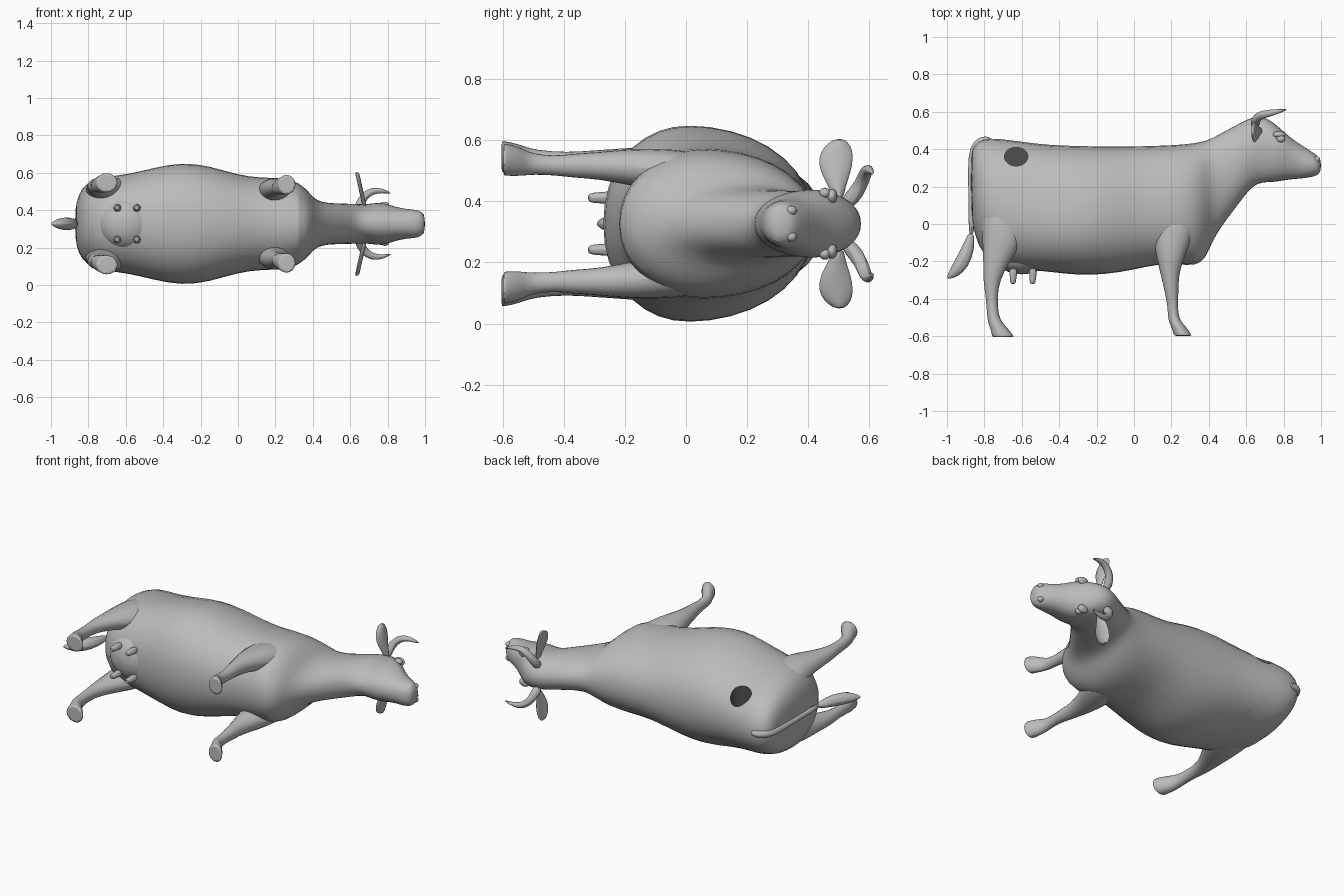
import bpy, bmesh, math
from mathutils import Vector

if "Cube" in bpy.data.objects:
    bpy.data.objects.remove(bpy.data.objects["Cube"])

MID = 0.327  # height of the animal's symmetry plane (it lies on its side)


def material(name, v):
    m = bpy.data.materials.new(name)
    m.diffuse_color = (v, v, v, 1)
    m.use_nodes = True
    m.node_tree.nodes["Principled BSDF"].inputs["Base Color"].default_value = m.diffuse_color
    return m


GREY = material("plain grey", 0.5)
DARK = material("dark grey", 0.08)
PALE = material("pale grey", 0.8)


def finish(name, bm, sub=1, angle=40):
    bmesh.ops.recalc_face_normals(bm, faces=bm.faces)
    me = bpy.data.meshes.new(name)
    bm.to_mesh(me)
    bm.free()
    ob = bpy.data.objects.new(name, me)
    bpy.context.collection.objects.link(ob)
    me.materials.append(GREY)
    if sub:
        ob.modifiers.new("round", 'SUBSURF').levels = sub
    bpy.ops.object.select_all(action='DESELECT')
    ob.select_set(True)
    bpy.context.view_layer.objects.active = ob
    bpy.ops.object.shade_smooth_by_angle(angle=math.radians(angle))
    return ob


def loft(name, rings, sub=1, angle=40):
    """Skin a list of equal-length point loops and close both ends."""
    bm = bmesh.new()
    loops = [[bm.verts.new(p) for p in r] for r in rings]
    n = len(loops[0])
    for a, b in zip(loops, loops[1:]):
        for i in range(n):
            bm.faces.new((a[i], a[(i + 1) % n], b[(i + 1) % n], b[i]))
    bm.faces.new(loops[0])
    bm.faces.new(loops[-1])
    return finish(name, bm, sub, angle)


def oval(n):
    for i in range(n):
        t = 2 * math.pi * i / n
        yield math.cos(t), math.sin(t)


def tube(name, pts, radii, flat=1.0, n=8):
    """Tapered tube along a path; flat scales its thickness along z."""
    pts = [Vector(p) for p in pts]
    rings = []
    for i, p in enumerate(pts):
        d = (pts[min(i + 1, len(pts) - 1)] - pts[max(i - 1, 0)]).normalized()
        u = d.cross(Vector((0, 0, 1))).normalized()
        v = d.cross(u)
        rings.append([p + radii[i] * (c * u + s * flat * v) for c, s in oval(n)])
    return loft(name, rings)


def ball(name, loc, size, rot=0.0, sub=0):
    bm = bmesh.new()
    bmesh.ops.create_uvsphere(bm, u_segments=14, v_segments=8, radius=1)
    ob = finish(name, bm, sub)
    ob.location, ob.scale, ob.rotation_euler = loc, size, (0, rot, 0)
    return ob


# torso, neck and head: x, underside, topline, half width, widest level (0..1)
body_rings = [
    (-0.872, 0.08, 0.38, 0.07, .5), (-0.855, -0.06, 0.43, 0.16, .45),
    (-0.81, -0.17, 0.465, 0.225, .42), (-0.72, -0.23, 0.465, 0.255, .40),
    (-0.58, -0.25, 0.445, 0.27, .38), (-0.45, -0.26, 0.43, 0.305, .38),
    (-0.30, -0.28, 0.425, 0.335, .40), (-0.15, -0.275, 0.422, 0.315, .42),
    (0.0, -0.25, 0.422, 0.265, .42), (0.12, -0.22, 0.425, 0.25, .42),
    (0.24, -0.22, 0.43, 0.25, .42), (0.33, -0.23, 0.44, 0.225, .42),
    (0.385, -0.19, 0.452, 0.165, .45), (0.42, -0.09, 0.465, 0.125, .5),
    (0.48, 0.0, 0.497, 0.112, .5), (0.56, 0.105, 0.54, 0.11, .5),
    (0.63, 0.20, 0.575, 0.108, .55), (0.685, 0.22, 0.58, 0.105, .6),
    (0.74, 0.22, 0.55, 0.115, .6), (0.79, 0.228, 0.505, 0.112, .65),
    (0.84, 0.237, 0.46, 0.092, .6), (0.90, 0.242, 0.42, 0.080, .5),
    (0.955, 0.25, 0.385, 0.077, .5), (0.985, 0.262, 0.362, 0.064, .5),
    (1.0, 0.285, 0.34, 0.035, .5)]
rings = []
for x, lo, hi, w, k in body_rings:
    mid = lo + (hi - lo) * k
    rings.append([(x, mid + s * ((hi - mid) if s > 0 else (mid - lo)),
                   MID + w * math.copysign(abs(c) ** 0.9, c)) for c, s in oval(18)])
body = loft("body", rings)

# round openings on both flanks, cut as pockets
bm = bmesh.new()
for side in (1, -1):
    geo = bmesh.ops.create_cone(bm, cap_ends=True, segments=24, radius1=1,
                                radius2=1, depth=0.5)["verts"]
    for v in geo:
        v.co = (-0.63 + v.co.x * 0.063, 0.36 + v.co.y * 0.05,
                MID + side * (0.32 + v.co.z))
    for f in {f for v in geo for f in v.link_faces}:
        f.material_index = 1 if side > 0 else 2
cutter = finish("flank_cutter", bm, 0)
for ob in (body, cutter):
    for m in ([GREY, DARK, PALE] if ob is cutter else [DARK, PALE]):
        if m.name not in ob.data.materials:
            ob.data.materials.append(m)
cutter.hide_render = True
cut = body.modifiers.new("openings", 'BOOLEAN')
cut.operation, cut.solver, cut.object = 'DIFFERENCE', 'EXACT', cutter
bpy.ops.object.select_all(action='DESELECT')
body.select_set(True)
bpy.context.view_layer.objects.active = body
bpy.ops.object.convert(target='MESH')
bpy.ops.object.shade_smooth_by_angle(angle=math.radians(40))
bpy.data.objects.remove(cutter)

# legs: level, back x, front x, sideways offset, half thickness
front_leg = [(0.12, 0.10, 0.34, .16, .07), (-0.05, 0.09, 0.33, .175, .075),
             (-0.18, 0.115, 0.27, .185, .065), (-0.28, 0.143, 0.24, .19, .047),
             (-0.37, 0.163, 0.24, .19, .042), (-0.43, 0.177, 0.236, .19, .033),
             (-0.50, 0.18, 0.24, .195, .036), (-0.53, 0.187, 0.262, .20, .045),
             (-0.555, 0.20, 0.285, .205, .052), (-0.596, 0.212, 0.312, .21, .056)]
back_leg = [(0.15, -0.83, -0.56, .15, .085), (0.0, -0.825, -0.55, .175, .085),
            (-0.10, -0.815, -0.59, .19, .07), (-0.20, -0.81, -0.66, .195, .055),
            (-0.30, -0.81, -0.715, .20, .043), (-0.39, -0.793, -0.73, .20, .035),
            (-0.49, -0.788, -0.723, .205, .038), (-0.53, -0.782, -0.70, .21, .046),
            (-0.56, -0.77, -0.67, .215, .052), (-0.602, -0.762, -0.638, .22, .055)]
for label, table in (("front_leg", front_leg), ("back_leg", back_leg)):
    for side, tag in ((1, "upper"), (-1, "lower")):
        rings = [[((a + b) / 2 + c * (b - a) / 2, h, MID + side * off + s * w)
                  for c, s in oval(10)] for h, a, b, off, w in table]
        rings.append([(p[0], p[1] - 0.002, p[2]) for p in rings[-1]])
        loft(f"{label}_{tag}", rings)

# tail and tuft
tube("tail", [(-0.76, 0.45, MID), (-0.82, 0.45, MID), (-0.86, 0.41, MID),
              (-0.873, 0.3, MID), (-0.868, 0.1, MID), (-0.87, -0.08, MID)],
     [0.02, 0.025, 0.023, 0.019, 0.016, 0.018])
tube("tail_tuft", [(-0.868, -0.04, MID), (-0.885, -0.13, MID), (-0.92, -0.21, MID),
                   (-0.965, -0.265, MID), (-1.0, -0.292, MID)],
     [0.016, 0.038, 0.045, 0.032, 0.004], flat=0.9)

# udder and teats
ball("udder", (-0.6, -0.17, MID), (0.155, 0.105, 0.14), sub=1)
for x in (-0.645, -0.54):
    for side in (1, -1):
        z = MID + side * 0.085
        tube("teat", [(x, -0.23, z), (x, -0.275, z), (x - 0.003, -0.305, z), (x, -0.322, z)],
             [0.027, 0.02, 0.019, 0.012])

# ears, horns, eyes and nostrils
for side in (1, -1):
    rings = []
    for off, w, y in ((.08, .018, .50), (.12, .028, .495), (.165, .052, .49),
                      (.215, .062, .49), (.255, .048, .497), (.279, .015, .503)):
        x = 0.675 - (off - 0.08) * 0.22
        rings.append([(x + s * 0.011 - 0.014 * abs(c) + 0.01, y + c * w, MID + side * off)
                      for c, s in oval(10)])
    loft("ear", rings)
    tube("horn", [(0.645, 0.52, MID + side * .06), (0.65, 0.562, MID + side * .105),
                  (0.675, 0.582, MID + side * .15), (0.72, 0.592, MID + side * .178),
                  (0.77, 0.602, MID + side * .178), (0.82, 0.613, MID + side * .162)],
         [0.03, 0.028, 0.025, 0.021, 0.014, 0.003])
    ball("eye", (0.785, 0.455, MID + side * .1), (0.024, 0.019, 0.018))
    ball("brow", (0.775, 0.478, MID + side * .09), (0.035, 0.018, 0.025))
    ball("nostril", (0.977, 0.345, MID + side * .043), (0.018, 0.018, 0.016))
